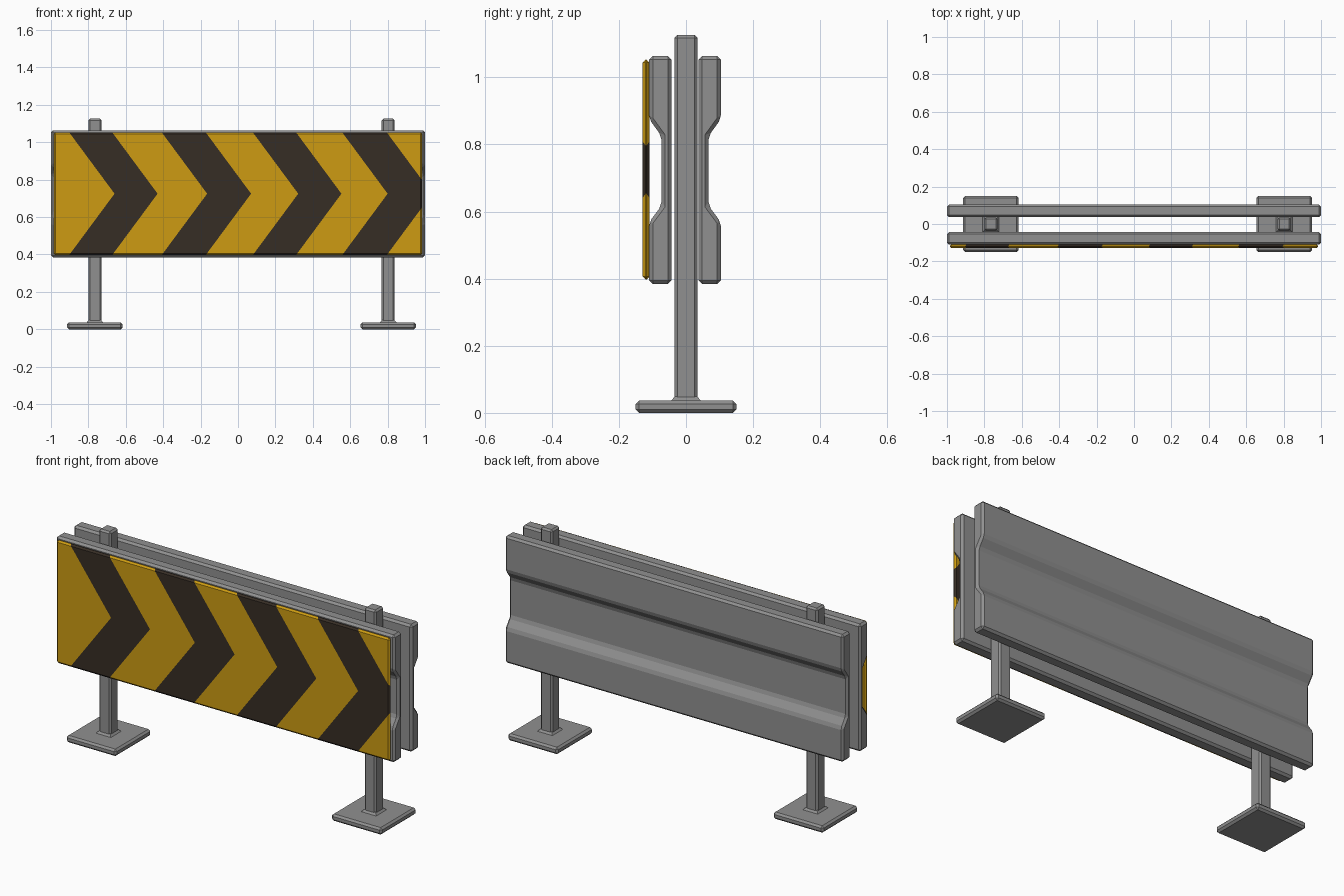
import bpy, bmesh, math
from mathutils import Vector

if "Cube" in bpy.data.objects:
    bpy.data.objects.remove(bpy.data.objects["Cube"])


def material(name, rgb):
    m = bpy.data.materials.new(name)
    m.diffuse_color = (*rgb, 1)
    m.use_nodes = True
    m.node_tree.nodes["Principled BSDF"].inputs["Base Color"].default_value = m.diffuse_color
    return m


GREY = material("grey metal", (0.28, 0.28, 0.28))
YELLOW = material("warning yellow", (0.61, 0.33, 0.006))
DARK = material("dark brown", (0.037, 0.026, 0.018))


def make_object(name, bm, *mats):
    bmesh.ops.recalc_face_normals(bm, faces=bm.faces[:])
    me = bpy.data.meshes.new(name)
    bm.to_mesh(me)
    bm.free()
    for m in mats:
        me.materials.append(m)
    ob = bpy.data.objects.new(name, me)
    bpy.context.collection.objects.link(ob)
    return ob


def box_bm(x0, x1, y0, y1, z0, z1, bevel):
    bm = bmesh.new()
    bmesh.ops.create_cube(bm, size=1)
    for v in bm.verts:
        v.co = ((x0 + x1) / 2 + v.co.x * (x1 - x0),
                (y0 + y1) / 2 + v.co.y * (y1 - y0),
                (z0 + z1) / 2 + v.co.z * (z1 - z0))
    bmesh.ops.bevel(bm, geom=bm.edges[:], offset=bevel, segments=1,
                    affect='EDGES', profile=0.5)
    return bm


# Posts, weld collars and base plates
for side, x in (("left", -0.765), ("right", 0.803)):
    make_object(side + "_post", box_bm(x - .035, x + .035, -.035, .035, .02, 1.126, .009), GREY)
    make_object(side + "_base_plate", box_bm(x - .148, x + .148, -.15, .15, 0, .037, .01), GREY)
    bm = bmesh.new()
    rings = [[bm.verts.new((x + sx * h, sy * h, z))
              for sx, sy in ((-1, -1), (1, -1), (1, 1), (-1, 1))]
             for h, z in ((.047, .034), (.033, .049))]
    for r in rings:
        bm.faces.new(r)
    for i in range(4):
        j = (i + 1) % 4
        bm.faces.new((rings[0][i], rings[0][j], rings[1][j], rings[1][i]))
    make_object(side + "_weld_collar", bm, GREY)

# Guard beams: profile with a recess on the outer side, as (depth, height)
PROFILE = [(0, .384), (.067, .384), (.067, .568), (.030, .618),
           (.030, .825), (.067, .876), (.067, 1.064), (0, 1.064)]
for name, inner, s in (("front_beam", -.043, -1), ("back_beam", .037, 1)):
    bm = bmesh.new()
    face = bm.faces.new([bm.verts.new((-1, inner + s * d, z)) for d, z in PROFILE])
    ext = bmesh.ops.extrude_face_region(bm, geom=[face])
    bmesh.ops.translate(bm, vec=(2, 0, 0),
                        verts=[g for g in ext["geom"] if isinstance(g, bmesh.types.BMVert)])
    beam = make_object(name, bm, GREY)
    bev = beam.modifiers.new("chamfer", 'BEVEL')
    bev.width = .011
    bev.segments = 1
    bev.limit_method = 'ANGLE'
    bev.angle_limit = math.radians(25)

# Sign panel, cut along the chevron edges
MID, SLOPE = .725, .74
CHEVRONS = [(-.66, -.43), (-.165, .07), (.322, .553), (.80, 1.038)]
bm = box_bm(-.985, .985, -.129, -.109, .397, 1.053, .009)


def cut(faces, co, no):
    edges = {e for f in faces for e in f.edges}
    verts = {v for f in faces for v in f.verts}
    bmesh.ops.bisect_plane(bm, geom=list(faces) + list(edges) + list(verts),
                           plane_co=co, plane_no=no, dist=1e-6)


cut(bm.faces[:], Vector((0, 0, MID)), Vector((0, 0, 1)))
for pair in CHEVRONS:
    for tip in pair:
        for s in (-1, 1):
            half = [f for f in bm.faces if s * (f.calc_center_median().z - MID) > 0]
            cut(half, Vector((tip, 0, MID)), Vector((1, 0, s * SLOPE)).normalized())

# Dark faces lie between the two edges of a chevron
for f in bm.faces:
    c = f.calc_center_median()
    u = c.x + SLOPE * abs(c.z - MID)
    f.material_index = int(any(a < u < b for a, b in CHEVRONS))
make_object("chevron_sign", bm, YELLOW, DARK)
